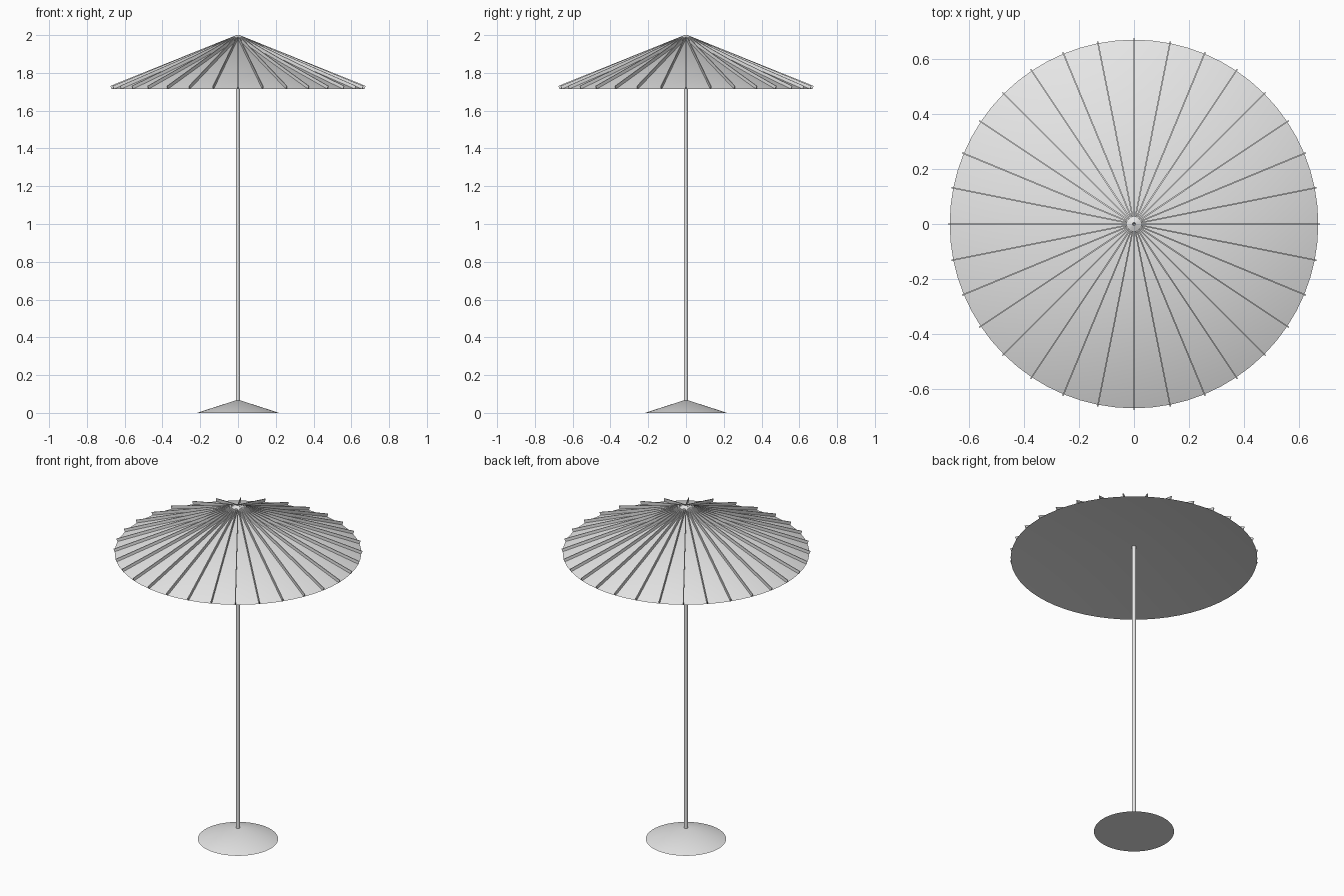
import bpy, bmesh, math
from mathutils import Matrix, Vector

cube = bpy.data.objects.get("Cube")
if cube:
    bpy.data.objects.remove(cube, do_unlink=True)

RIBS, SEGMENTS = 32, 64
CANOPY_R, RIM_Z, APEX_Z, INNER_Z = 0.67, 1.715, 1.985, 1.787
RIB_W, RIB_H = 0.005, 0.017

grey = bpy.data.materials.new("light_grey")
grey.use_nodes = True
grey.diffuse_color = (0.8, 0.8, 0.8, 1)
grey.node_tree.nodes["Principled BSDF"].inputs["Base Color"].default_value = (0.8, 0.8, 0.8, 1)


def finish(name, bm, smooth=None):
    """Turn a bmesh into a named, coloured object."""
    bmesh.ops.recalc_face_normals(bm, faces=bm.faces)
    mesh = bpy.data.meshes.new(name)
    bm.to_mesh(mesh)
    bm.free()
    mesh.materials.append(grey)
    obj = bpy.data.objects.new(name, mesh)
    bpy.context.collection.objects.link(obj)
    if smooth:
        bpy.ops.object.select_all(action='DESELECT')
        obj.select_set(True)
        bpy.context.view_layer.objects.active = obj
        bpy.ops.object.shade_smooth_by_angle(angle=math.radians(smooth))
    return obj


def disc_body(name, radius, rim_z, top_z, under_z):
    """Round body with a cone above and a cone (or flat face) below its rim."""
    bm = bmesh.new()
    rim = bmesh.ops.create_circle(bm, segments=SEGMENTS, radius=radius,
                                  matrix=Matrix.Translation((0, 0, rim_z)))["verts"]
    for z in (top_z, under_z):
        tip = bm.verts.new((0, 0, z))
        for a, b in zip(rim, rim[1:] + rim[:1]):
            bm.faces.new((a, b, tip))
    return finish(name, bm, smooth=15)


# Weighted foot and canopy
disc_body("base", 0.218, 0, 0.07, 0)
disc_body("canopy", CANOPY_R, RIM_Z, APEX_Z, INNER_Z)

# Pole
bm = bmesh.new()
bottom = 0.04
bmesh.ops.create_cone(bm, cap_ends=True, segments=24, radius1=0.011, radius2=0.011,
                      depth=INNER_Z - bottom,
                      matrix=Matrix.Translation((0, 0, (INNER_Z + bottom) / 2)))
finish("pole", bm, smooth=40)

# Upright ribs running down the canopy slope
along = Vector((CANOPY_R, 0, RIM_Z - APEX_Z))
up = Vector((-along.z, 0, along.x)).normalized() * RIB_H
apex = Vector((0, 0, APEX_Z))
profile = [apex, apex + along, apex + along + up, apex + up]
bm = bmesh.new()
for i in range(RIBS):
    turn = Matrix.Rotation(math.tau * i / RIBS, 4, 'Z')
    sides = []
    for y in (-RIB_W / 2, RIB_W / 2):
        sides.append([bm.verts.new(turn @ (p + Vector((0, y, 0)))) for p in profile])
    a, b = sides
    bm.faces.new(a)
    bm.faces.new(b[::-1])
    for j in range(4):
        k = (j + 1) % 4
        bm.faces.new((a[j], b[j], b[k], a[k]))
finish("canopy_ribs", bm)
